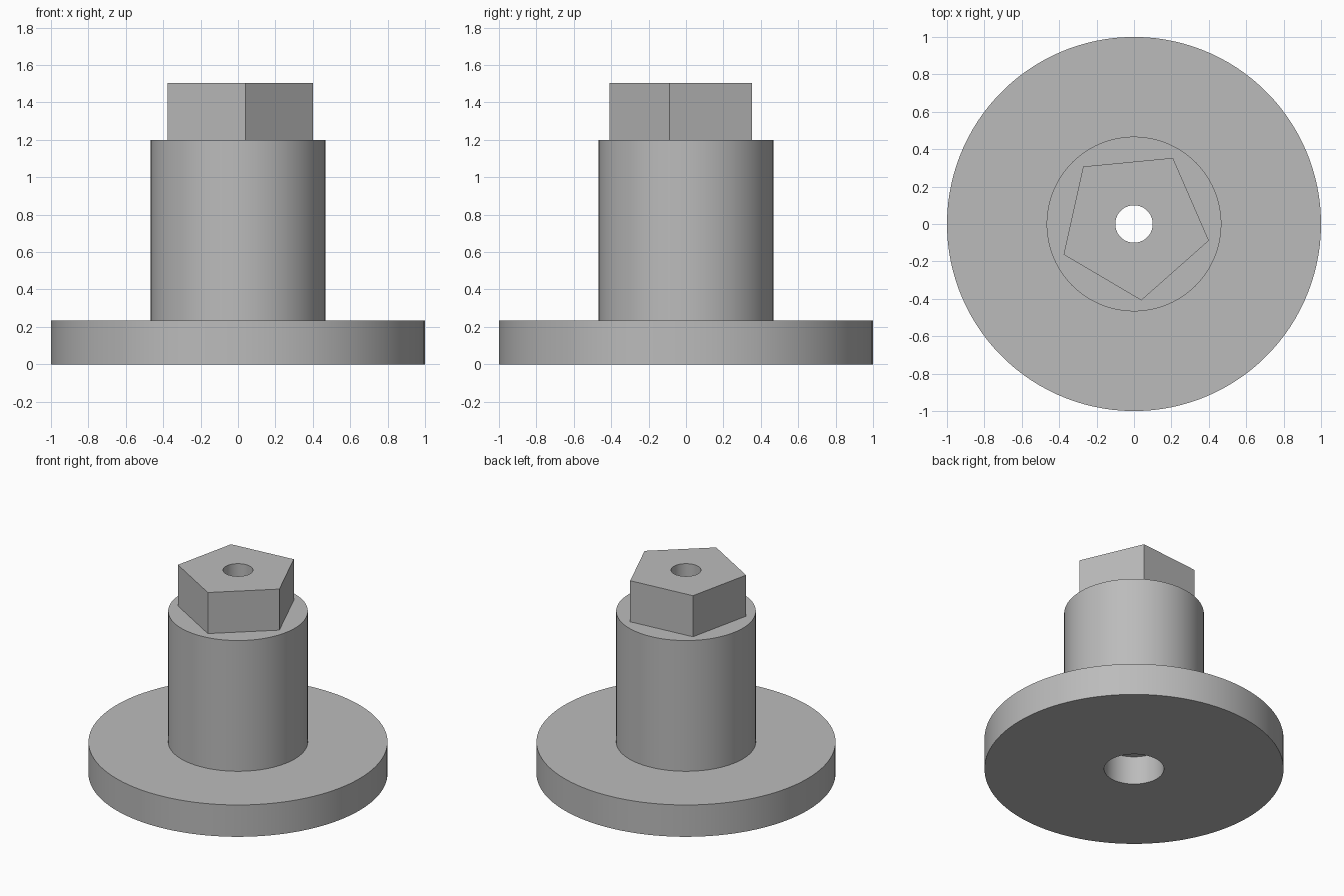
import bpy, bmesh
from math import cos, sin, pi, radians

cube = bpy.data.objects.get("Cube")
if cube:
    bpy.data.objects.remove(cube, do_unlink=True)

SEGMENTS = 120               # divisible by five, so pentagon corners land on points
PHASE = radians(-12.5)       # direction of the first pentagon corner
FLANGE_R, SHAFT_R, HEAD_R = 1.0, 0.467, 0.41
BORE_R, RECESS_R = 0.1, 0.2
FLANGE_Z, SHAFT_Z, HEAD_Z, RECESS_Z = 0.235, 1.2, 1.503, 0.21

grey = bpy.data.materials.new("plain grey")
grey.use_nodes = True
grey.diffuse_color = (0.5, 0.5, 0.5, 1)
grey.node_tree.nodes["Principled BSDF"].inputs["Base Color"].default_value = (0.5, 0.5, 0.5, 1)


def ring(bm, radius, z, sides):
    """Closed loop of points: a circle, or a polygon when sides is given."""
    points = []
    for i in range(SEGMENTS):
        a = 2 * pi * i / SEGMENTS
        r = radius
        if sides:
            half = pi / sides
            r *= cos(half) / cos(a % (2 * half) - half)
        points.append(bm.verts.new((r * cos(a + PHASE), r * sin(a + PHASE), z)))
    return points


def lathe(name, profile):
    """Skin the rings of a profile, given as (radius, height, sides)."""
    bm = bmesh.new()
    rings = [ring(bm, *p) for p in profile]
    for low, high in zip(rings, rings[1:]):
        for i in range(SEGMENTS):
            j = (i + 1) % SEGMENTS
            bm.faces.new((low[i], low[j], high[j], high[i]))
    mesh = bpy.data.meshes.new(name)
    bm.to_mesh(mesh)
    bm.free()
    mesh.materials.append(grey)
    obj = bpy.data.objects.new(name, mesh)
    bpy.context.collection.objects.link(obj)
    bpy.ops.object.select_all(action='DESELECT')
    obj.select_set(True)
    bpy.context.view_layer.objects.active = obj
    bpy.ops.object.shade_smooth_by_angle(angle=radians(30))


# Wide round base, open under the shaft
lathe("flange", [(RECESS_R, 0, 0), (FLANGE_R, 0, 0),
                 (FLANGE_R, FLANGE_Z, 0), (SHAFT_R, FLANGE_Z, 0)])

# Round shaft with a shoulder around the head
lathe("shaft", [(SHAFT_R, FLANGE_Z, 0), (SHAFT_R, SHAFT_Z, 0), (HEAD_R, SHAFT_Z, 5)])

# Five-sided drive head
lathe("pentagon_head", [(HEAD_R, SHAFT_Z, 5), (HEAD_R, HEAD_Z, 5), (BORE_R, HEAD_Z, 0)])

# Through hole, widening into a recess at the bottom
lathe("bore", [(BORE_R, HEAD_Z, 0), (BORE_R, RECESS_Z, 0),
               (RECESS_R, RECESS_Z, 0), (RECESS_R, 0, 0)])
